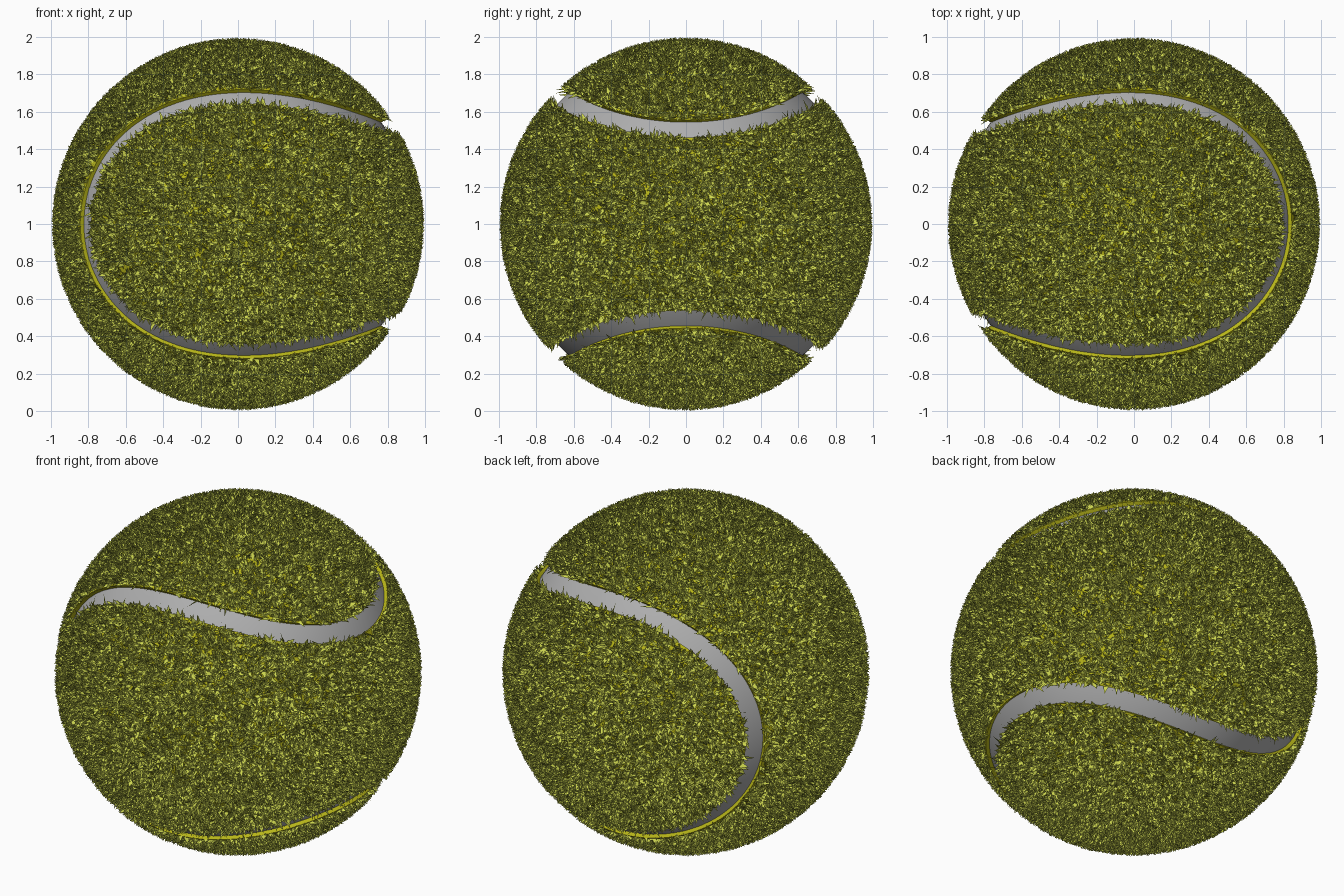
import bpy, math, random
from mathutils import Vector, kdtree

if "Cube" in bpy.data.objects:
    bpy.data.objects.remove(bpy.data.objects["Cube"])

random.seed(4)
CENTRE = Vector((0, 0, 1))
A, B = 0.765, 0.235            # shape of the seam curve on a unit sphere
CORE_R, FELT_R = 0.94, 0.962
HALF_GAP = 0.058               # half the groove width


def material(name, rgb):
    m = bpy.data.materials.new(name)
    m.diffuse_color = (*rgb, 1)
    m.use_nodes = True
    m.node_tree.nodes["Principled BSDF"].inputs["Base Color"].default_value = m.diffuse_color
    return m


def seam(t):
    """Point of the closed seam curve on the unit sphere."""
    u = A * math.cos(t) + B * math.cos(3 * t)
    v = A * math.sin(t) - B * math.sin(3 * t)
    return Vector((2 * math.sqrt(A * B) * math.sin(2 * t),
                   (u - v) / math.sqrt(2), (u + v) / math.sqrt(2))).normalized()


def make(name, verts, faces, mat):
    me = bpy.data.meshes.new(name)
    me.from_pydata([v + CENTRE for v in verts], [], faces)
    me.update()
    me.materials.append(mat)
    ob = bpy.data.objects.new(name, me)
    bpy.context.collection.objects.link(ob)
    return ob


def smooth(ob):
    bpy.ops.object.select_all(action='DESELECT')
    ob.select_set(True)
    bpy.context.view_layer.objects.active = ob
    bpy.ops.object.shade_smooth_by_angle(angle=math.radians(40))


grey = material("seam grey", (0.42, 0.42, 0.42))
felt = material("felt yellow", (0.48, 0.47, 0.01))
fuzz = material("fuzz yellow green", (0.62, 0.68, 0.08))

# Rubber core, seen at the bottom of the seam groove
bpy.ops.mesh.primitive_uv_sphere_add(segments=96, ring_count=48, radius=CORE_R, location=CENTRE)
core = bpy.context.object
core.name = "rubber_core"
core.data.materials.append(grey)
smooth(core)

# Felt panel: arcs spanning from the upper seam half to its mirror below
COLS, ROWS = 120, 32
verts, faces = [], []
for i in range(COLS + 1):
    t = math.radians(-45 + 180 * i / COLS)
    p = seam(t)
    tangent = (seam(t + 0.001) - seam(t - 0.001)).normalized()
    edge = (p + p.cross(tangent) * HALF_GAP).normalized()   # inset from the seam
    edge.z = max(edge.z, 0)
    for j in range(-1, ROWS + 2):
        s = 1 - 2 * min(max(j, 0), ROWS) / ROWS
        d = Vector((edge.x, edge.y, edge.z * s)).normalized()
        r = FELT_R if 0 <= j <= ROWS else CORE_R - 0.01     # groove walls
        verts.append(d * r)
N = ROWS + 3
for i in range(COLS):
    for j in range(N - 1):
        a = i * N + j
        faces.append((a, a + N, a + N + 1, a + 1))
# consistent outward winding
f = faces[(COLS // 2) * (N - 1) + N // 2]
if (verts[f[1]] - verts[f[0]]).cross(verts[f[2]] - verts[f[0]]).dot(verts[f[0]]) < 0:
    faces = [g[::-1] for g in faces]
smooth(make("felt_panel_a", verts, faces, felt))
# The second panel is the same shape turned over
smooth(make("felt_panel_b", [Vector((-v.x, v.z, v.y)) for v in verts], faces, felt))

# Fuzz: small random blades standing on the felt, kept clear of the seam
STEPS = 1500
tree = kdtree.KDTree(STEPS)
for i in range(STEPS):
    tree.insert(seam(2 * math.pi * i / STEPS), i)
tree.balance()

verts, faces = [], []
while len(faces) < 85000:
    z = random.uniform(-1, 1)
    a = random.uniform(0, 2 * math.pi)
    h = math.sqrt(1 - z * z)
    n = Vector((h * math.cos(a), h * math.sin(a), z))
    if tree.find(n)[2] < HALF_GAP + 0.004:
        continue
    e1 = n.orthogonal().normalized()
    e2 = n.cross(e1)
    b = random.uniform(0, 2 * math.pi)
    across = e1 * math.cos(b) + e2 * math.sin(b)
    lean = e1 * random.gauss(0, 0.024) + e2 * random.gauss(0, 0.024)
    w = random.uniform(0.011, 0.02)
    base = n * (FELT_R - 0.003)
    tip = (n + lean).normalized() * random.uniform(0.984, 1.0)
    k = len(verts)
    verts += [base - across * w, base + across * w, tip]
    faces.append((k, k + 1, k + 2))
make("felt_fuzz", verts, faces, fuzz)
